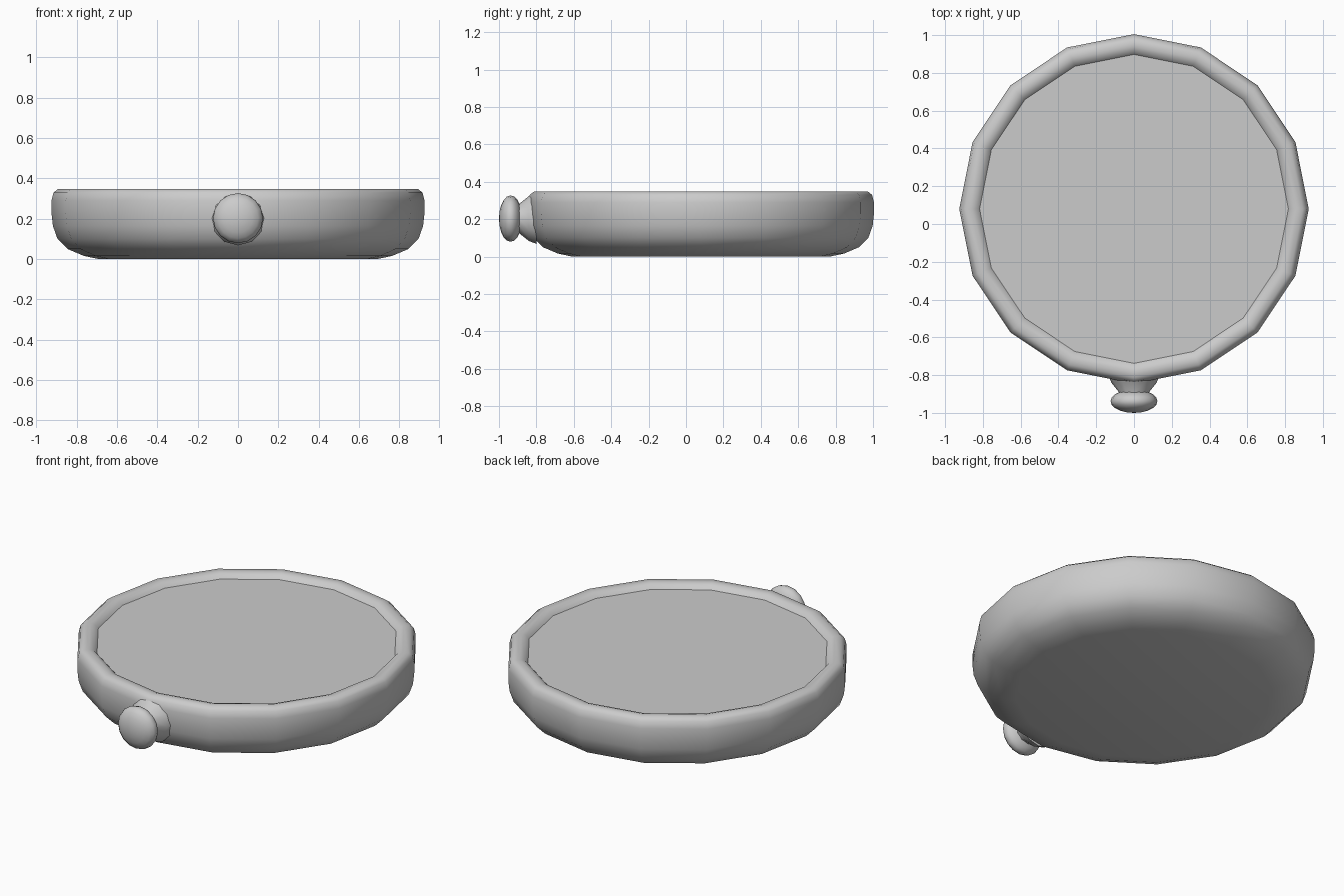
import bpy, bmesh, math
from mathutils import Matrix

if "Cube" in bpy.data.objects:
    bpy.data.objects.remove(bpy.data.objects["Cube"])


def lathe(name, profile, sides, matrix, caps=(False, False), angle=40):
    """Spin (radius, height) points around z, then place with matrix."""
    bm = bmesh.new()
    rings = []
    for r, h in profile:
        if r == 0:
            rings.append([bm.verts.new((0, 0, h))])
            continue
        rings.append([bm.verts.new((r * math.cos(2 * math.pi * i / sides),
                                    r * math.sin(2 * math.pi * i / sides), h))
                      for i in range(sides)])
    for a, b in zip(rings, rings[1:]):
        for i in range(sides):
            j = (i + 1) % sides
            if len(a) == 1:
                bm.faces.new((a[0], b[j], b[i]))
            elif len(b) == 1:
                bm.faces.new((a[i], a[j], b[0]))
            else:
                bm.faces.new((a[i], a[j], b[j], b[i]))
    if caps[0]:
        bm.faces.new(rings[0][::-1])
    if caps[1]:
        bm.faces.new(rings[-1])
    bm.transform(matrix)
    mesh = bpy.data.meshes.new(name)
    bm.to_mesh(mesh)
    bm.free()
    ob = bpy.data.objects.new(name, mesh)
    bpy.context.collection.objects.link(ob)
    bpy.ops.object.select_all(action='DESELECT')
    ob.select_set(True)
    bpy.context.view_layer.objects.active = ob
    bpy.ops.object.shade_smooth_by_angle(angle=math.radians(angle))
    return ob


centre = Matrix.Translation((0, 0.08, 0))

# Rounded 16-sided case with a slightly raised rim
lathe("case", [(0.69, 0), (0.765, 0.016), (0.845, 0.05), (0.895, 0.10),
               (0.918, 0.165), (0.925, 0.23), (0.925, 0.29), (0.915, 0.33),
               (0.893, 0.347), (0.86, 0.348), (0.835, 0.34), (0.8175, 0.32)],
      16, centre, caps=(True, False), angle=50)

# Flat dial face inside the rim
lathe("dial_face", [(0.8175, 0.32)], 16, centre, caps=(False, True))

# Crown parts point along -y from the front of the case
outward = Matrix.Translation((0, 0, 0.203)) @ Matrix.Rotation(math.pi / 2, 4, 'X')

# Tapered neck
lathe("crown_neck", [(0.135, 0.80), (0.12, 0.84), (0.08, 0.89), (0.08, 0.92)],
      12, outward, caps=(True, True))

# Flattened ball knob
steps = 10
knob = [(0.124 * math.sin(math.pi * k / steps) if 0 < k < steps else 0,
         0.938 - 0.062 * math.cos(math.pi * k / steps)) for k in range(steps + 1)]
lathe("crown_knob", knob, 16, outward, angle=60)
